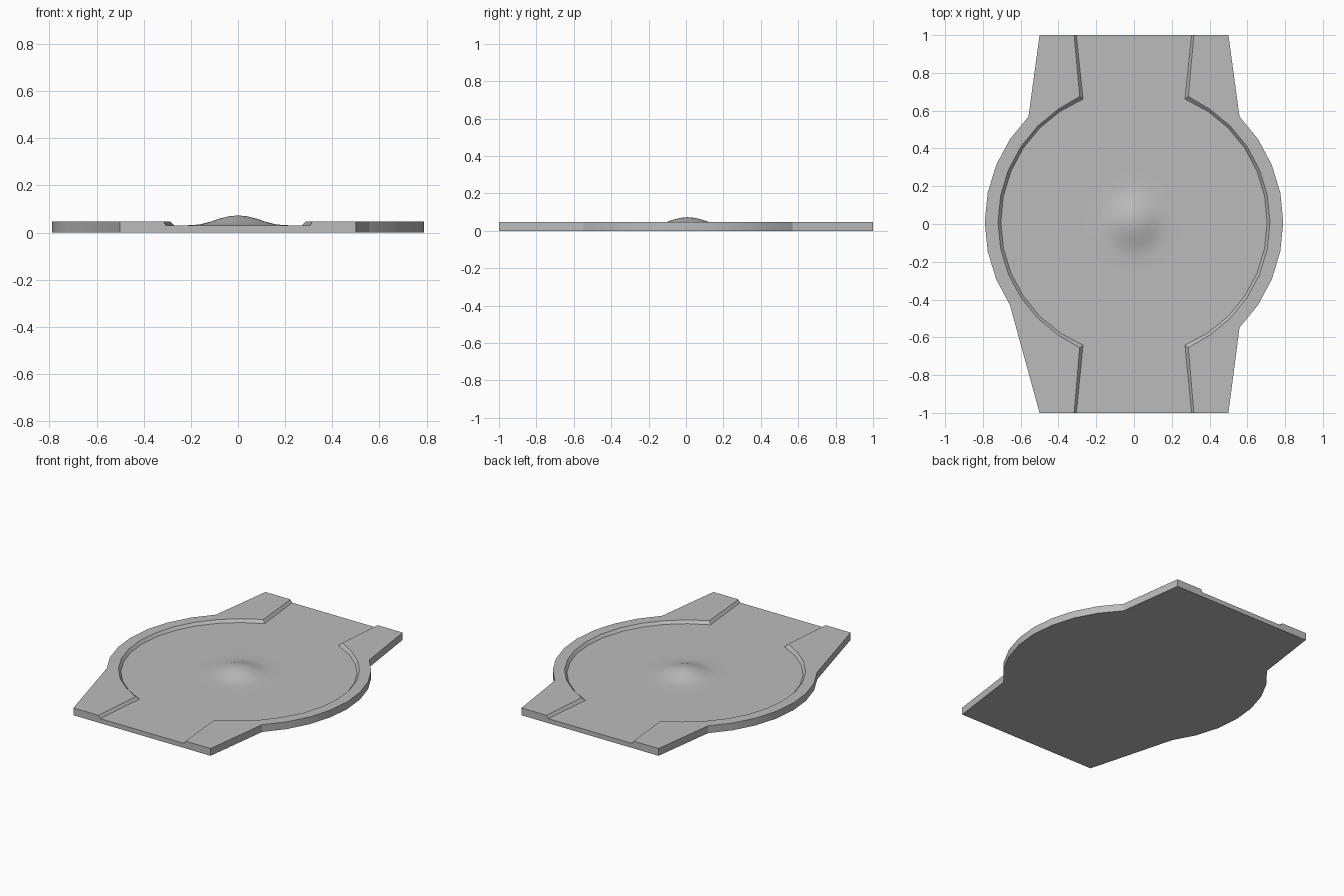
import bpy, bmesh
from math import cos, sin, radians, pi

cube = bpy.data.objects.get("Cube")
if cube:
    bpy.data.objects.remove(cube, do_unlink=True)

STEP = 11.25       # facet angle of the round body
CY = 0.01          # centre of the round body
FLOOR, TOP = 0.03, 0.048

grey = bpy.data.materials.new("plain grey")
grey.use_nodes = True
colour = (0.5, 0.5, 0.5, 1)
grey.diffuse_color = colour
grey.node_tree.nodes["Principled BSDF"].inputs["Base Color"].default_value = colour


def arc(radius, first, last):
    """Points from the back to the front along the left side."""
    return [(radius * cos(radians(STEP * k)), CY + radius * sin(radians(STEP * k)))
            for k in range(first, last - 1, -1)]


def outer_path(last):
    return [(0.5, 1)] + arc(0.79, 4, last) + [(0.5, -1)]


def inner_path(radius, shift):
    pts = arc(radius, 6, -6)
    for i in (0, -1):
        pts[i] = (pts[i][0] + shift, pts[i][1])
    return [(0.305 + shift, 1)] + pts + [(0.305 + shift, -1)]


def at(path, z, side):
    return [(side * x, y, z) for x, y in path]


def finish(bm, name):
    bmesh.ops.remove_doubles(bm, verts=bm.verts, dist=0.0005)
    bmesh.ops.recalc_face_normals(bm, faces=bm.faces)
    mesh = bpy.data.meshes.new(name)
    bm.to_mesh(mesh)
    bm.free()
    mesh.materials.append(grey)
    obj = bpy.data.objects.new(name, mesh)
    bpy.context.collection.objects.link(obj)
    bpy.ops.object.select_all(action="DESELECT")
    obj.select_set(True)
    bpy.context.view_layer.objects.active = obj
    bpy.ops.object.shade_smooth_by_angle(angle=radians(30))
    return obj


# Body: raised side rims around a sunken floor, one closed shell
bm = bmesh.new()


def face(points):
    bm.faces.new([bm.verts.new(p) for p in points])


def strip(a, b):
    for i in range(len(a) - 1):
        face([a[i], a[i + 1], b[i + 1], b[i]])


foot, crest = inner_path(0.705, 0), inner_path(0.72, 0.012)
base, floor = {}, {}
for side, last in ((1, -4), (-1, -3)):
    outline = outer_path(last)
    base[side] = at(outline, 0, side)
    floor[side] = at(foot, FLOOR, side)
    rim_outer, rim_inner = at(outline, TOP, side), at(crest, TOP, side)
    strip(base[side], rim_outer)             # outer wall
    strip(rim_inner, floor[side])            # sloped inner edge
    face(rim_outer + rim_inner[::-1])        # rim top
face(base[1] + base[-1][::-1])               # underside
face(floor[1] + floor[-1][::-1])             # sunken floor
for y in (1, -1):                            # end walls
    half = [(0.5, 0), (0.5, TOP), (crest[0][0], TOP), (foot[0][0], FLOOR)]
    ring = half + [(-x, z) for x, z in half[::-1]]
    face([(x, y, z) for x, z in ring])
finish(bm, "body")

# Central dome: a soft bump blending into the floor
bm = bmesh.new()
profile = [(0, 0.073), (0.04, 0.069), (0.08, 0.059), (0.12, 0.045),
           (0.16, 0.035), (0.2, 0.0315), (0.26, FLOOR)]
verts = [bm.verts.new((r, 0, z)) for r, z in profile]
edges = [bm.edges.new(pair) for pair in zip(verts, verts[1:])]
bmesh.ops.spin(bm, geom=verts + edges, cent=(0, 0, 0), axis=(0, 0, 1),
               angle=2 * pi, steps=32)
dome = finish(bm, "dome")
dome.location.y = CY
# Open shell: make sure it faces up
if dome.data.polygons[0].normal.z < 0:
    dome.data.flip_normals()
